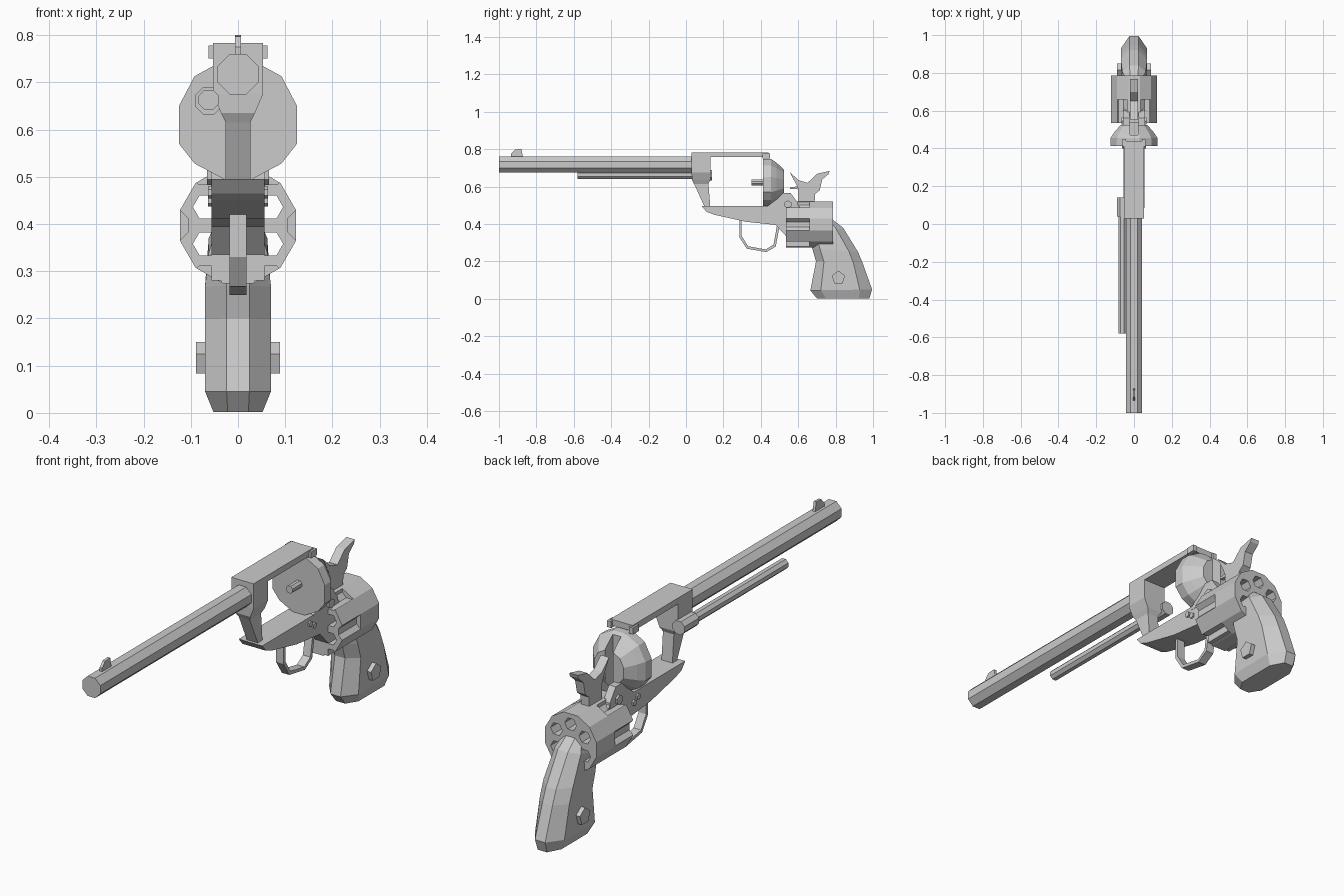
import bpy, bmesh, math
from mathutils import Vector

cube = bpy.data.objects.get("Cube")
if cube:
    bpy.data.objects.remove(cube)

grey = bpy.data.materials.new("plain grey")
grey.use_nodes = True
COLOUR = (0.6, 0.6, 0.6, 1)
grey.diffuse_color = COLOUR
grey.node_tree.nodes["Principled BSDF"].inputs["Base Color"].default_value = COLOUR


def loft(name, rings):
    """Bridge equal-length rings of points and cap both ends."""
    bm = bmesh.new()
    vs = [[bm.verts.new(p) for p in ring] for ring in rings]
    n = len(rings[0])
    for a, b in zip(vs, vs[1:]):
        for i in range(n):
            j = (i + 1) % n
            bm.faces.new((a[i], a[j], b[j], b[i]))
    bm.faces.new(vs[0])
    bm.faces.new(vs[-1])
    bmesh.ops.recalc_face_normals(bm, faces=bm.faces)
    mesh = bpy.data.meshes.new(name)
    bm.to_mesh(mesh)
    bm.free()
    mesh.materials.append(grey)
    obj = bpy.data.objects.new(name, mesh)
    bpy.context.collection.objects.link(obj)
    return obj


def prism(name, outline, x0, x1):
    """Side outline of (y, z) points pushed across x."""
    return loft(name, [[(x, y, z) for y, z in outline] for x in (x0, x1)])


def tube(name, sides, r, y0, y1, cx, cz, turn=0.5):
    """Rod along y; a half turn step puts flats on the sides."""
    ang = [math.tau * (i + turn) / sides for i in range(sides)]
    return loft(name, [[(cx + r * math.cos(a), y, cz + r * math.sin(a)) for a in ang]
                       for y in (y0, y1)])


def screw(name, sides, r, y, z, x0, x1):
    """Screw head on both sides of the model."""
    ang = [math.tau * i / sides + math.pi / 2 for i in range(sides)]
    pts = [(y + r * math.cos(a), z + r * math.sin(a)) for a in ang]
    for side, s in (("left", 1), ("right", -1)):
        prism(f"{side}_{name}", pts, s * x0, s * x1)


# Barrel, front sight and ejector
tube("barrel", 8, 0.0465, -1, 0.06, 0, 0.717)
prism("front_sight", [(-.935, .75), (-.935, .775), (-.915, .797), (-.88, .8), (-.87, .75)], -.006, .006)
tube("ejector_rod", 8, 0.023, -0.58, 0.06, -0.062, 0.663)
tube("ejector_collar", 8, 0.031, 0.04, 0.14, -0.062, 0.661)

# Top strap with rear sight ears
prism("top_strap", [(.03, .757), (.03, .783), (.44, .783), (.44, .757)], -.053, .053)
for side, s in (("left", 1), ("right", -1)):
    prism(f"{side}_sight_ear", [(.41, .75), (.41, .778), (.45, .778), (.45, .75)], s * .042, s * .062)

# Front column, narrowing downwards
column = [(.76, .03, .13, .053), (.675, .03, .13, .053), (.635, .032, .13, .036),
          (.615, .043, .12, .026), (.49, .10, .13, .026)]
loft("front_column", [[(-w, a, z), (w, a, z), (w, b, z), (-w, b, z)] for z, a, b, w in column])

# Lower frame and the ears that hold the hammer
prism("lower_frame", [(.085, .495), (.43, .495), (.6, .5), (.66, .42), (.66, .28), (.535, .28),
                      (.535, .335), (.48, .395), (.32, .412), (.15, .45), (.11, .465)], -.056, .056)
for side, s in (("left", 1), ("right", -1)):
    prism(f"{side}_hammer_ear", [(.43, .49), (.49, .54), (.52, .565), (.56, .565), (.6, .51),
                                 (.6, .48), (.43, .48)], s * .024, s * .057)
screw("hammer_screw", 6, .021, .545, .505, .05, .066)
screw("upper_frame_screw", 6, .013, .41, .467, .05, .063)
screw("lower_frame_screw", 6, .013, .437, .45, .05, .063)

# Recoil shield: faceted disk with a domed back and a hammer slot
half = [(.03, .747), (.092, .713), (.125, .65), (.125, .57), (.092, .528), (.03, .495)]
ring = half + [(-x, z) for x, z in reversed(half)]
shield = loft("recoil_shield", [[(x * k, y, .62 + (z - .62) * k) for x, z in ring]
                                for y, k in ((.413, 1), (.455, 1), (.485, .84), (.525, .56))])
tube("centre_pin", 8, .017, .35, .42, 0, .622)


def cut(target, cutters):
    """Subtract the cutters and remove them."""
    for c in cutters:
        mod = target.modifiers.new("cut", "BOOLEAN")
        mod.operation = "DIFFERENCE"
        mod.solver = "EXACT"
        mod.object = c
    bpy.context.view_layer.update()
    graph = bpy.context.evaluated_depsgraph_get()
    mesh = bpy.data.meshes.new_from_object(target.evaluated_get(graph))
    target.modifiers.clear()
    target.data = mesh
    for c in cutters:
        bpy.data.objects.remove(c)


cut(shield, [prism("slot_cutter", [(.47, .5), (.47, .8), (.6, .8), (.6, .5)], -.02, .02)])

# Drum with six flutes and six chambers
drum = tube("drum", 12, .127, .535, .787, 0, .397)
cutters = []
for i in range(6):
    a = math.tau * i / 6
    cutters.append(tube("flute_cutter", 8, .036, .5, .66, .138 * math.cos(a), .397 + .138 * math.sin(a)))
    a += math.tau / 12
    cutters.append(tube("chamber_cutter", 6, .028, .5, .82, .078 * math.cos(a), .397 + .078 * math.sin(a), 0))
cut(drum, cutters)

# Hammer with curved spur and firing pin
prism("hammer", [(.60, .46), (.60, .585), (.59, .61), (.553, .68), (.60, .635), (.65, .62), (.70, .668),
                 (.768, .684), (.763, .668), (.728, .638), (.715, .58), (.69, .56), (.685, .46)], -.02, .02)
prism("firing_pin", [(.555, .588), (.56, .597), (.61, .602), (.61, .585)], -.008, .008)

# Trigger guard
guard = [(.285, .43), (.285, .33), (.325, .268), (.43, .25), (.48, .28), (.5, .39)]
inner = [(.298, .43), (.298, .336), (.332, .281), (.427, .264), (.468, .29), (.486, .39)]
prism("trigger_guard", guard + inner[::-1], -.018, .018)

# Grip: octagonal sections, each (front y, front z, back y, back z, half width, edge width)
sections = [(.70, .435, .775, .43, .035, .02), (.665, .33, .84, .38, .062, .024),
            (.675, .27, .92, .25, .07, .024), (.695, .2, .945, .19, .07, .024),
            (.665, .045, .995, .05, .07, .024), (.70, .002, .98, .002, .052, .022)]


def grip_ring(f, fz, b, bz, w, e):
    d = b - f
    pts = [(e, 0), (w, .17), (w, .8), (e, 1)]
    pts += [(-x, t) for x, t in reversed(pts)]
    return [Vector((x, f + d * t, fz + (bz - fz) * t)) for x, t in pts]


loft("grip", [grip_ring(*s) for s in sections])
screw("grip_screw", 5, .037, .815, .113, .06, .089)
